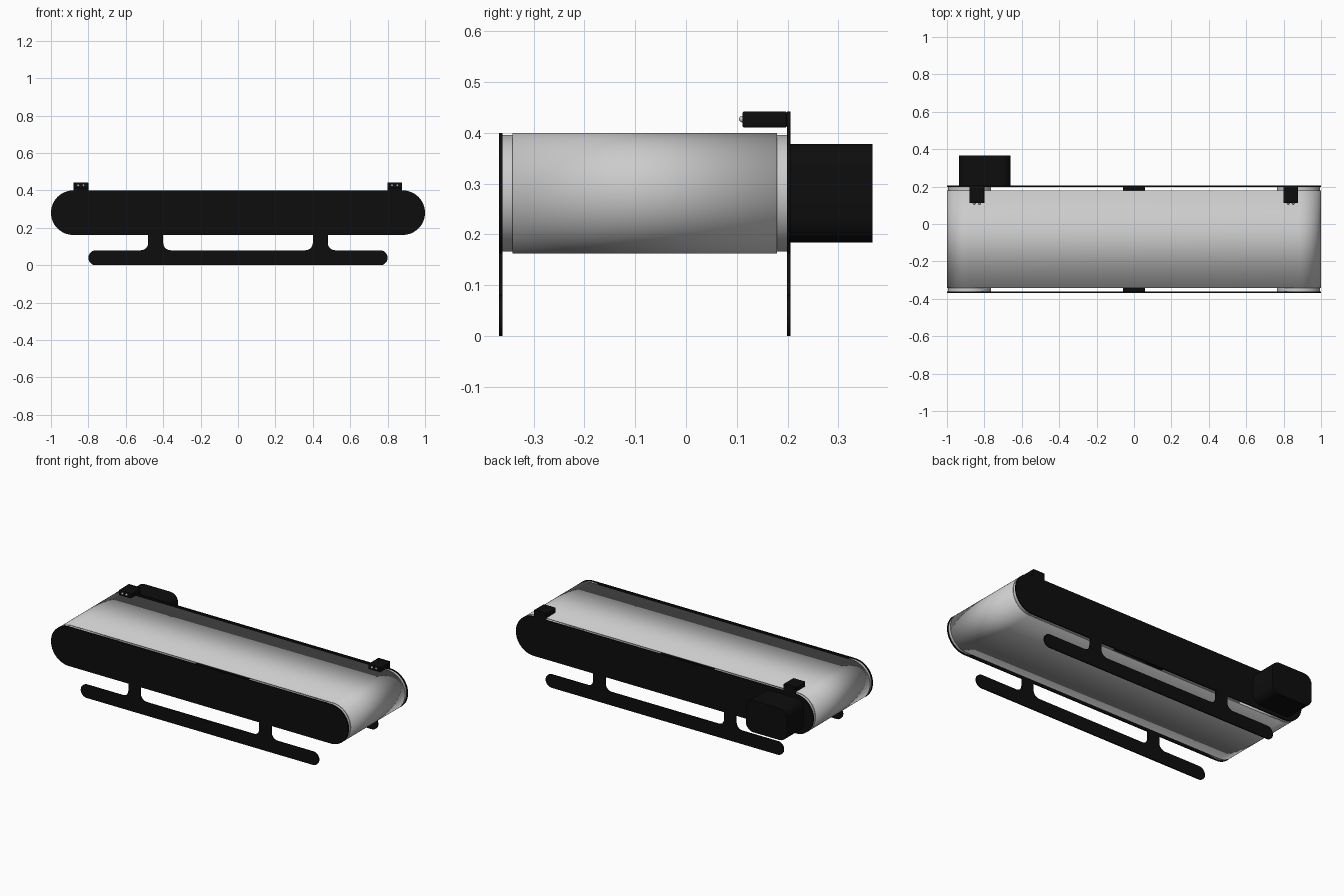
import bpy, bmesh, math
from mathutils import Matrix

if "Cube" in bpy.data.objects:
    bpy.data.objects.remove(bpy.data.objects["Cube"])

black = bpy.data.materials.new("black_paint")
black.diffuse_color = (0.004, 0.004, 0.004, 1)
black.use_nodes = True
black.node_tree.nodes["Principled BSDF"].inputs["Base Color"].default_value = black.diffuse_color


def arc(cx, cz, r, a0, a1, n=24):
    return [(cx + r * math.cos(math.radians(a0 + (a1 - a0) * i / n)),
             cz + r * math.sin(math.radians(a0 + (a1 - a0) * i / n))) for i in range(n + 1)]


def stadium(half, cz, r):
    return arc(half - r, cz, r, -90, 90) + arc(r - half, cz, r, 90, 270)


def round_rect(x0, x1, z0, z1, r, n=6):
    return (arc(x1 - r, z0 + r, r, -90, 0, n) + arc(x1 - r, z1 - r, r, 0, 90, n)
            + arc(x0 + r, z1 - r, r, 90, 180, n) + arc(x0 + r, z0 + r, r, 180, 270, n))


def finish(bm, name, mat):
    bmesh.ops.recalc_face_normals(bm, faces=bm.faces)
    me = bpy.data.meshes.new(name)
    bm.to_mesh(me)
    bm.free()
    ob = bpy.data.objects.new(name, me)
    bpy.context.collection.objects.link(ob)
    if mat:
        me.materials.append(mat)
    bpy.ops.object.select_all(action='DESELECT')
    ob.select_set(True)
    bpy.context.view_layer.objects.active = ob
    bpy.ops.object.shade_smooth_by_angle(angle=math.radians(35))
    return ob


def prism(name, outlines, y0, y1, mat=None, caps=True):
    """Extrude xz outlines along y."""
    bm = bmesh.new()
    for pts in outlines:
        a = [bm.verts.new((x, y0, z)) for x, z in pts]
        b = [bm.verts.new((x, y1, z)) for x, z in pts]
        for i in range(len(pts)):
            j = (i + 1) % len(pts)
            bm.faces.new((a[i], a[j], b[j], b[i]))
        if caps:
            bm.faces.new(a[::-1])
            bm.faces.new(b)
    return finish(bm, name, mat)


def leg(cx):
    # post that flares with fillets into the foot rail
    return (arc(cx + 0.08, 0.12, 0.04, 270, 180, 8) + [(cx + 0.04, 0.162), (cx - 0.04, 0.162)]
            + arc(cx - 0.08, 0.12, 0.04, 0, -90, 8))


# Side plates with legs and foot rails
side = [stadium(1.0, 0.281, 0.119), stadium(0.8, 0.04, 0.04), leg(-0.44), leg(0.44)]
prism("front_side_plate", side, -0.368, -0.361, black)
prism("back_side_plate", side, 0.199, 0.206, black)

# Belt: thin closed loop
belt = prism("belt", [stadium(0.999, 0.281, 0.119)], -0.341, 0.179, caps=False)
sol = belt.modifiers.new("thickness", 'SOLIDIFY')
sol.thickness = 0.004
sol.offset = -1

# End rollers
for label, cx in (("left", -0.88), ("right", 0.88)):
    prism(label + "_roller", [arc(cx, 0.281, 0.115, 0, 352.5, 47)], -0.361, 0.199)

# Cross member tying the plates together
prism("cross_member", [round_rect(-0.06, 0.06, 0.18, 0.382, 0.004, 2)], -0.361, 0.199, black)

# Motor housing
prism("motor", [round_rect(-0.935, -0.66, 0.184, 0.378, 0.05)], 0.206, 0.367, black)

# Sensors on tabs above the back plate, each with two lenses
for label, cx in (("left", -0.84), ("right", 0.838)):
    prism(label + "_sensor_tab", [round_rect(cx - 0.04, cx + 0.04, 0.38, 0.442, 0.003, 2)],
          0.199, 0.206, black)
    body = prism(label + "_sensor", [round_rect(cx - 0.04, cx + 0.04, 0.41, 0.442, 0.004, 3)],
                 0.111, 0.199, black)
    bev = body.modifiers.new("soft_edges", 'BEVEL')
    bev.width = 0.004
    bev.segments = 2
    bev.limit_method = 'ANGLE'
    bev.angle_limit = math.radians(60)
    bm = bmesh.new()
    for dx in (-0.014, 0.014):
        bmesh.ops.create_uvsphere(bm, u_segments=16, v_segments=10, radius=0.0065,
                                  matrix=Matrix.Translation((cx + dx, 0.1105, 0.427)))
    finish(bm, label + "_sensor_lenses", None)
